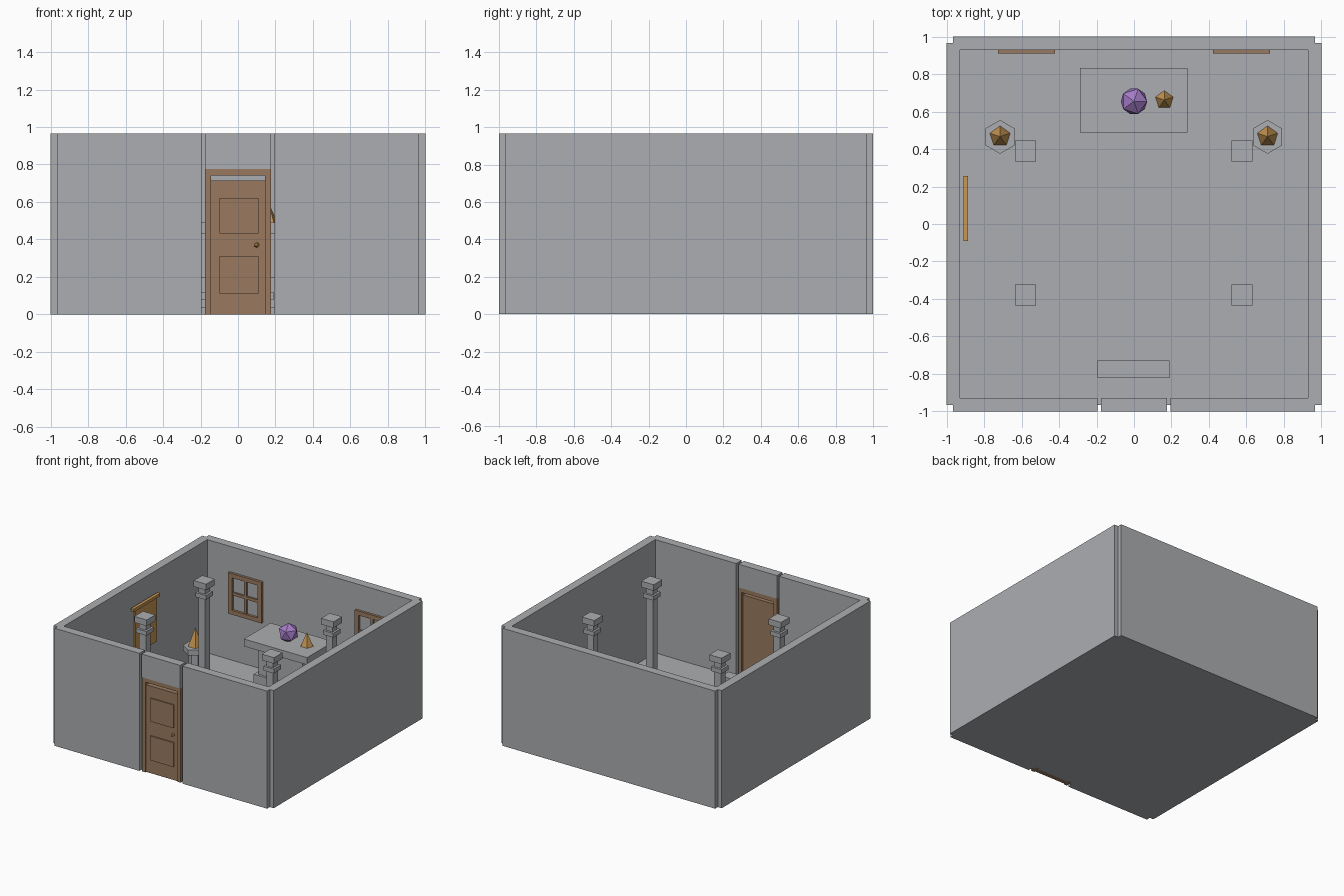
import bpy
import bmesh
from math import radians
from mathutils import Matrix

if "Cube" in bpy.data.objects:
    bpy.data.objects.remove(bpy.data.objects["Cube"], do_unlink=True)


def material(name, colour):
    m = bpy.data.materials.new(name)
    m.use_nodes = True
    m.diffuse_color = (*colour, 1)
    m.node_tree.nodes["Principled BSDF"].inputs["Base Color"].default_value = (*colour, 1)
    return m


STONE = material("grey_stone", (0.41, 0.42, 0.44))
WOOD = material("brown_wood", (0.32, 0.195, 0.115))
GOLD = material("golden_tan", (0.57, 0.31, 0.09))
PURPLE = material("purple_crystal", (0.37, 0.2, 0.57))


def finish(name, bm, mat):
    mesh = bpy.data.meshes.new(name)
    bm.to_mesh(mesh)
    bm.free()
    mesh.materials.append(mat)
    obj = bpy.data.objects.new(name, mesh)
    bpy.context.collection.objects.link(obj)
    return obj


def boxes(name, mat, *spans):
    """One object from boxes, each given as (x0, x1, y0, y1, z0, z1)."""
    bm = bmesh.new()
    for x0, x1, y0, y1, z0, z1 in spans:
        place = Matrix.Translation(((x0 + x1) / 2, (y0 + y1) / 2, (z0 + z1) / 2))
        size = Matrix.Diagonal((x1 - x0, y1 - y0, z1 - z0, 1))
        bmesh.ops.create_cube(bm, size=1, matrix=place @ size)
    return finish(name, bm, mat)


def block(x, y, half, z0, z1):
    return (x - half, x + half, y - half, y + half, z0, z1)


def tiers(name, mat, x, y, sides, *levels):
    """Stacked prisms or cones, each level given as (r0, r1, z0, z1)."""
    bm = bmesh.new()
    for r0, r1, z0, z1 in levels:
        turn = Matrix.Rotation(radians(90) if sides == 5 else 0, 4, "Z")
        verts = bmesh.ops.create_cone(bm, cap_ends=True, segments=sides, radius1=r0,
                                      radius2=r1, depth=z1 - z0)["verts"]
        # put one corner at the back
        far = max(verts, key=lambda v: v.co.y)
        if abs(far.co.x) < 0.001:
            turn = Matrix.Identity(4)
        elif sides == 6:
            turn = Matrix.Rotation(radians(30), 4, "Z")
        bmesh.ops.transform(bm, verts=verts,
                            matrix=Matrix.Translation((x, y, (z0 + z1) / 2)) @ turn)
    bmesh.ops.remove_doubles(bm, verts=bm.verts, dist=0.00001)
    return finish(name, bm, mat)


# Room shell, open above, with slits on both sides of the door
TOP, FLOOR = 0.965, 0.035
boxes("floor", STONE, (-0.965, 0.965, -0.965, 0.965, 0, FLOOR))
boxes("back_wall", STONE, (-0.965, 0.965, 0.93, 1, 0, TOP))
boxes("left_wall", STONE, (0.93, 1, -0.965, 0.965, 0, TOP))
boxes("right_wall", STONE, (-1, -0.93, -0.965, 0.965, 0, TOP))
boxes("front_wall_left", STONE, (0.195, 0.965, -1, -0.93, 0, TOP))
boxes("front_wall_right", STONE, (-0.965, -0.195, -1, -0.93, 0, TOP))
boxes("door_lintel", STONE, (-0.175, 0.175, -1, -0.93, 0.775, TOP))

# Door with raised panels and a slot above the leaf
boxes("door_frame", WOOD,
      (-0.175, -0.145, -0.995, -0.93, 0, 0.775),
      (0.145, 0.175, -0.995, -0.93, 0, 0.775),
      (-0.145, 0.145, -0.995, -0.93, 0.74, 0.775))
boxes("door_leaf", WOOD, (-0.145, 0.145, -0.985, -0.945, 0, 0.715))
boxes("door_panels", WOOD,
      (-0.1, 0.11, -0.995, -0.985, 0.43, 0.62),
      (-0.1, 0.11, -0.995, -0.985, 0.11, 0.31))
bm = bmesh.new()
bmesh.ops.create_icosphere(bm, subdivisions=1, radius=0.015,
                           matrix=Matrix.Translation((0.1, -0.988, 0.37)))
finish("door_knob", bm, GOLD)

# Windows on the back wall
for side, x in (("left", 0.575), ("right", -0.575)):
    w, y0, y1, z0, z1, rim, bar = 0.152, 0.91, 0.935, 0.42, 0.757, 0.035, 0.012
    mid = (z0 + z1) / 2
    boxes(side + "_window", WOOD,
          (x - w, x - w + rim, y0, y1, z0, z1),
          (x + w - rim, x + w, y0, y1, z0, z1),
          (x - w + rim, x + w - rim, y0, y1, z0, z0 + rim),
          (x - w + rim, x + w - rim, y0, y1, z1 - rim, z1),
          (x - bar, x + bar, y0 + 0.005, y1, z0 + rim, z1 - rim),
          (x - w + rim, x + w - rim, y0 + 0.005, y1, mid - bar, mid + bar))

# Four square pillars with collars and caps
for row, y in (("back", 0.39), ("front", -0.38)):
    for side, x in (("left", 0.577), ("right", -0.58)):
        boxes(f"{row}_{side}_pillar", STONE,
              block(x, y, 0.05, FLOOR, 0.1),
              block(x, y, 0.03, 0.1, 0.9),
              block(x, y, 0.047, 0.8, 0.835),
              block(x, y, 0.056, 0.885, 0.935))

# Table of stone with a crystal and a small cone on it
boxes("altar_base", STONE, (-0.23, 0.23, 0.53, 0.79, FLOOR, 0.2))
boxes("altar_body", STONE, (-0.2, 0.2, 0.55, 0.77, 0.2, 0.43))
boxes("altar_top", STONE, (-0.288, 0.286, 0.488, 0.833, 0.43, 0.49))
bm = bmesh.new()
bmesh.ops.create_icosphere(bm, subdivisions=1, radius=0.079,
                           matrix=Matrix.Translation((0, 0.655, 0.555)))
finish("crystal", bm, PURPLE)
tiers("altar_flame", GOLD, 0.162, 0.662, 5, (0.05, 0, 0.49, 0.6))

# Six-sided stands with flames
for side, x in (("left", 0.713), ("right", -0.715)):
    tiers(side + "_stand", STONE, x, 0.465, 6,
          (0.07, 0.07, FLOOR, 0.08), (0.05, 0.05, 0.08, 0.29), (0.09, 0.09, 0.285, 0.33))
    tiers(side + "_flame", GOLD, x, 0.467, 5, (0.057, 0, 0.33, 0.48))

# Low bench behind the door
boxes("bench_seat", STONE, (-0.195, 0.19, -0.822, -0.73, 0.075, 0.12))
boxes("bench_feet", STONE, *[block(x, -0.776, 0.03, FLOOR, 0.075) for x in (-0.14, 0.135)])

# Hanging banner on the right wall
boxes("banner_rod", GOLD, (-0.91, -0.885, -0.09, 0.255, 0.77, 0.795))
boxes("banner_cloth", GOLD, (-0.904, -0.892, -0.055, 0.225, 0.41, 0.775))
